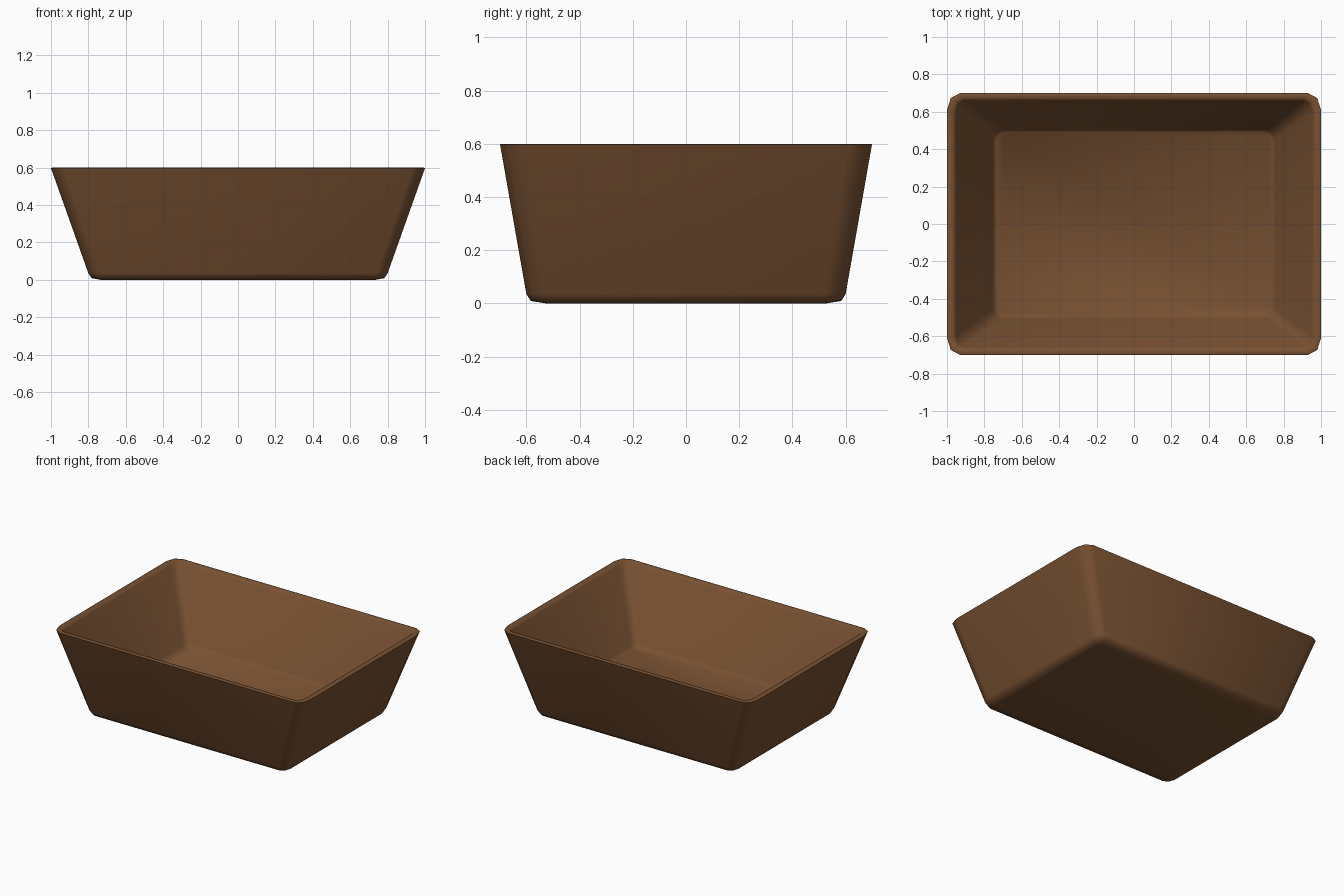
import bpy, bmesh, math

if "Cube" in bpy.data.objects:
    bpy.data.objects.remove(bpy.data.objects["Cube"])

brown = bpy.data.materials.new("warm_brown")
brown.diffuse_color = (0.19, 0.083, 0.032, 1)
brown.use_nodes = True
brown.node_tree.nodes["Principled BSDF"].inputs["Base Color"].default_value = brown.diffuse_color


def ring(bm, hx, hy, z, rx, ry, segs=2):
    """Rectangle with rounded corners, counter-clockwise."""
    verts = []
    for q, (sx, sy) in enumerate([(1, 1), (-1, 1), (-1, -1), (1, -1)]):
        for i in range(segs + 1):
            a = math.pi / 2 * (q + i / segs)
            verts.append(bm.verts.new((sx * (hx - rx) + rx * math.cos(a),
                                       sy * (hy - ry) + ry * math.sin(a), z)))
    return verts


# Tray profile: underside, outer wall, rim, inner wall, floor
profile = [
    (0.735, 0.525, 0.0, 0.02, 0.025),
    (0.783, 0.583, 0.009, 0.05, 0.06),
    (0.80, 0.60, 0.035, 0.06, 0.08),
    (0.998, 0.698, 0.592, 0.07, 0.09),
    (1.0, 0.70, 0.597, 0.07, 0.09),
    (0.993, 0.693, 0.60, 0.066, 0.085),
    (0.965, 0.672, 0.60, 0.05, 0.065),
    (0.953, 0.66, 0.585, 0.045, 0.06),
    (0.755, 0.505, 0.115, 0.045, 0.055),
    (0.738, 0.492, 0.095, 0.04, 0.05),
]
bm = bmesh.new()
rings = [ring(bm, *p) for p in profile]
n = len(rings[0])
for a, b in zip(rings, rings[1:]):
    for i in range(n):
        j = (i + 1) % n
        bm.faces.new((a[i], a[j], b[j], b[i]))
bm.faces.new(rings[0][::-1])
bm.faces.new(rings[-1])
bmesh.ops.recalc_face_normals(bm, faces=bm.faces)
mesh = bpy.data.meshes.new("tray")
bm.to_mesh(mesh)
bm.free()
mesh.materials.append(brown)
tray = bpy.data.objects.new("tray", mesh)
bpy.context.collection.objects.link(tray)
bpy.context.view_layer.objects.active = tray
tray.select_set(True)
bpy.ops.object.shade_smooth_by_angle(angle=math.radians(60))
